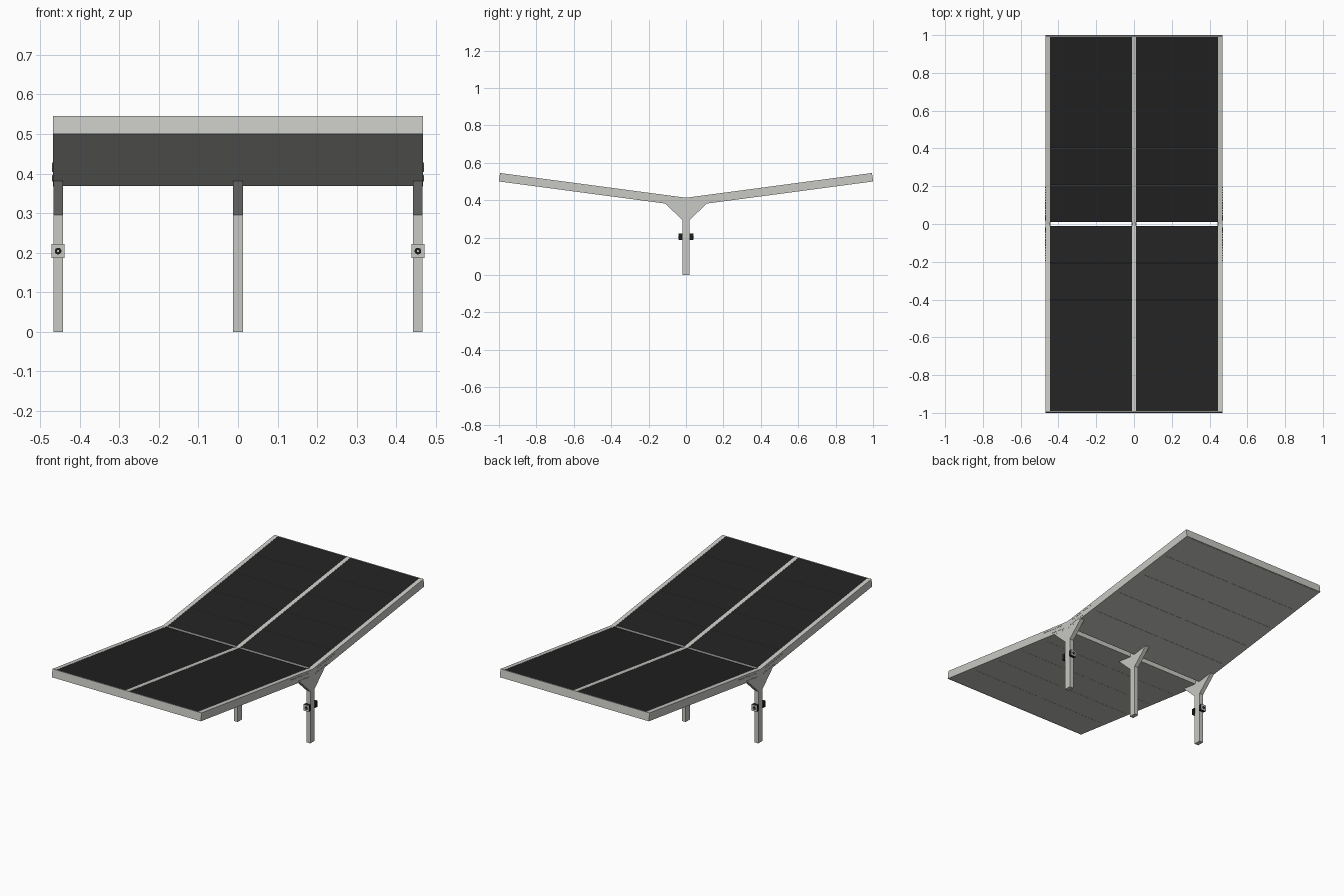
import bpy, bmesh, math
from mathutils import Matrix, Vector

if "Cube" in bpy.data.objects:
    bpy.data.objects.remove(bpy.data.objects["Cube"])


def material(name, rgb):
    m = bpy.data.materials.new(name)
    m.diffuse_color = (*rgb, 1)
    m.use_nodes = True
    m.node_tree.nodes["Principled BSDF"].inputs["Base Color"].default_value = m.diffuse_color
    return m


STEEL = material("light_grey_steel", (0.58, 0.58, 0.55))
PANEL = material("black_panel", (0.016, 0.016, 0.016))
BLACK = material("black_plastic", (0.012, 0.012, 0.012))


def finish(bm, name, mats):
    bmesh.ops.recalc_face_normals(bm, faces=bm.faces)
    me = bpy.data.meshes.new(name)
    bm.to_mesh(me)
    bm.free()
    for m in mats:
        me.materials.append(m)
    ob = bpy.data.objects.new(name, me)
    bpy.context.collection.objects.link(ob)
    return ob


def add_prism(bm, profile, x0, x1):
    """Extrude a (y, z) profile from x0 to x1."""
    a = [bm.verts.new((x0, y, z)) for y, z in profile]
    b = [bm.verts.new((x1, y, z)) for y, z in profile]
    bm.faces.new(a)
    bm.faces.new(b[::-1])
    n = len(a)
    for i in range(n):
        j = (i + 1) % n
        bm.faces.new((a[i], b[i], b[j], a[j]))


def prism(name, profile, x0, x1, mat):
    bm = bmesh.new()
    add_prism(bm, profile, x0, x1)
    return finish(bm, name, [mat])


def box(name, x, y0, y1, z0, z1, hw, mat):
    return prism(name, [(y0, z0), (y1, z0), (y1, z1), (y0, z1)], x - hw, x + hw, mat)


def add_disc(bm, centre, radius, depth, axis, sides):
    rot = Vector((0, 0, 1)).rotation_difference(Vector(axis)).to_matrix().to_4x4()
    bmesh.ops.create_cone(bm, cap_ends=True, segments=sides, radius1=radius, radius2=radius,
                          depth=depth, matrix=Matrix.Translation(centre) @ rot)


# Roof wing coordinates: s runs outward along the underside, h is height above it
Z0, RISE, THICK = 0.367, 0.133, 0.0455
TILT = math.atan(RISE)


def wing(s, h, side=1):
    return side * (s - h * math.sin(TILT)), Z0 + RISE * s + h * math.cos(TILT)


POST_X = 0.455

# Chevron beams along both sides and the middle
tip_lo, tip_hi = wing(1, 0), wing(1, THICK)
mid_top = tip_hi[1] - RISE * tip_hi[0]
chevron = [(0, Z0), tip_lo, tip_hi, (0, mid_top), (-tip_hi[0], tip_hi[1]), (-tip_lo[0], tip_lo[1])]
prism("left_beam", chevron, -0.4675, -0.444, STEEL)
prism("centre_beam", chevron, -0.0115, 0.0115, STEEL)
prism("right_beam", chevron, 0.444, 0.4675, STEEL)

# Panel rows with black tops, five rows on each wing
for side, word in ((-1, "front"), (1, "back")):
    bm = bmesh.new()
    start, end, rows = 0.016, 0.996, 5
    step = (end - start) / rows
    for r in range(rows):
        s0 = start + r * step
        s1 = s0 + step - 0.0012
        prof = [wing(s0, 0, side), wing(s1, 0, side),
                wing(s1, THICK - 0.001, side), wing(s0, THICK - 0.001, side)]
        for x0, x1 in ((-0.444, -0.0115), (0.0115, 0.444)):
            add_prism(bm, prof, x0, x1)
    ob = finish(bm, word + "_panels", [STEEL, PANEL])
    for f in ob.data.polygons:
        f.material_index = 1 if f.normal.z > 0.5 else 0
    # Fascia closing the outer end
    prism(word + "_fascia", [wing(0.996, 0, side), wing(1.0005, 0, side),
                             wing(1.0005, THICK, side), wing(0.996, THICK, side)],
          -0.4675, 0.4675, STEEL)

# Posts with flared heads
arm = wing(0.113, 0.001)
half = [(0.02, 0), (0.02, 0.295), arm, (0, Z0 + 0.002)]
post = half + [(-y, z) for y, z in half[2::-1]]
for x, word in ((-POST_X, "left"), (0, "centre"), (POST_X, "right")):
    prism(word + "_post", post, x - 0.0122, x + 0.0122, STEEL)

# Bolt rows on the outer faces around the joint
bm = bmesh.new()
for sx in (-1, 1):
    for side in (-1, 1):
        for h, first, count in ((0.011, 0.03, 8), (0.033, 0.05, 12)):
            for k in range(count):
                y, z = wing(first + k * 0.0135, h, side)
                add_disc(bm, (sx * 0.4685, y, z), 0.0026, 0.003, (sx, 0, 0), 6)
finish(bm, "joint_bolts", [STEEL])

# Charging boxes on the front and back of the outer posts
ZC = 0.204
for sx, a in ((-1, "left"), (1, "right")):
    for sy, b in ((-1, "front"), (1, "back")):
        n, x = a + "_" + b, sx * POST_X
        box(n + "_charger_body", x, sy * 0.0195, sy * 0.037, ZC - 0.017, ZC + 0.017, 0.0162, BLACK)
        box(n + "_charger_plate", x, sy * 0.037, sy * 0.039, ZC - 0.0175, ZC + 0.0175, 0.0167, STEEL)
        for part, r, y, d, m in (("socket", 0.0085, 0.0395, 0.003, BLACK),
                                 ("socket_pin", 0.0028, 0.0405, 0.002, STEEL)):
            bm = bmesh.new()
            add_disc(bm, (x, sy * y, ZC), r, d, (0, sy, 0), 16)
            finish(bm, n + "_" + part, [m])
